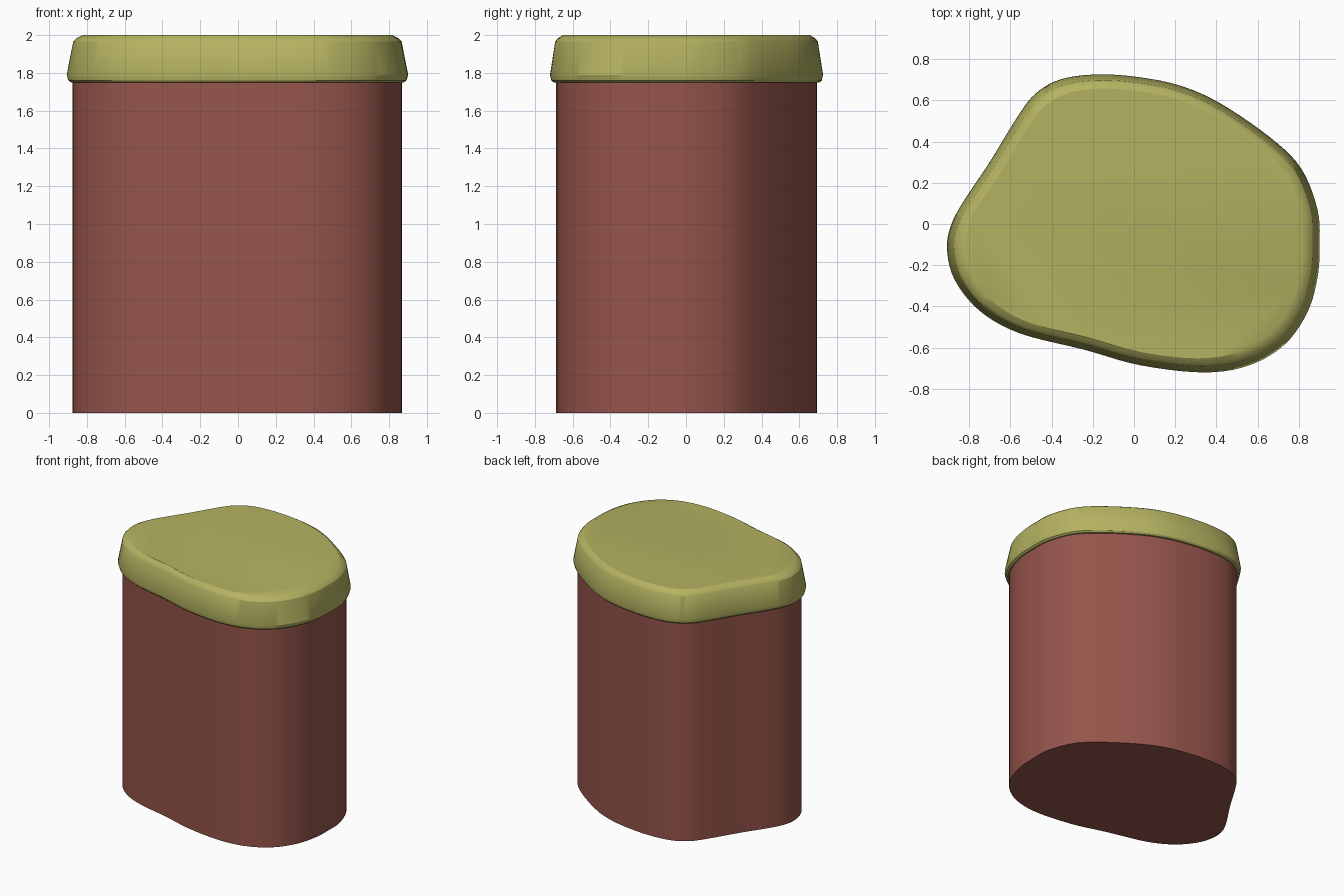
import bpy, bmesh
from mathutils import Vector

if "Cube" in bpy.data.objects:
    bpy.data.objects.remove(bpy.data.objects["Cube"])

# Outer outline of the lid, clockwise from the left tip reversed to counter-clockwise
OUTLINE = [(0.90, -0.10), (0.89, 0.07), (0.81, 0.27), (0.66, 0.42), (0.41, 0.59), (0.21, 0.675),
           (0.0, 0.715), (-0.19, 0.725), (-0.36, 0.70), (-0.48, 0.63), (-0.565, 0.52),
           (-0.70, 0.30), (-0.82, 0.12), (-0.885, 0.0), (-0.907, -0.12), (-0.87, -0.27),
           (-0.75, -0.42), (-0.555, -0.53), (-0.24, -0.61), (0.03, -0.685), (0.34, -0.72),
           (0.56, -0.685), (0.73, -0.585), (0.84, -0.43), (0.89, -0.26)]


def smooth_loop(pts, steps=5):
    """Closed Catmull-Rom curve through the points."""
    p = [Vector(q) for q in pts]
    n, out = len(p), []
    for i in range(n):
        a, b, c, d = p[i - 1], p[i], p[(i + 1) % n], p[(i + 2) % n]
        for s in range(steps):
            t = s / steps
            out.append(0.5 * (2 * b + (c - a) * t + (2 * a - 5 * b + 4 * c - d) * t * t
                              + (3 * b - a - 3 * c + d) * t ** 3))
    return out


def inset(loop, d):
    """Move every point of the loop inward by d."""
    n, out = len(loop), []
    for i in range(n):
        t = (loop[(i + 1) % n] - loop[i - 1]).normalized()
        out.append(loop[i] + Vector((-t.y, t.x)) * d)
    return out


def build(name, rings, color):
    """Skin a stack of (loop, z) rings and cap both ends."""
    bm = bmesh.new()
    rows = [[bm.verts.new((p.x, p.y, z)) for p in loop] for loop, z in rings]
    n = len(rows[0])
    for lo, hi in zip(rows, rows[1:]):
        for i in range(n):
            j = (i + 1) % n
            bm.faces.new((lo[i], lo[j], hi[j], hi[i]))
    bm.faces.new(rows[0][::-1])
    bm.faces.new(rows[-1])
    mesh = bpy.data.meshes.new(name)
    bm.to_mesh(mesh)
    bm.free()
    obj = bpy.data.objects.new(name, mesh)
    bpy.context.collection.objects.link(obj)
    mat = bpy.data.materials.new(name + "_color")
    mat.diffuse_color = color
    mat.use_nodes = True
    mat.node_tree.nodes["Principled BSDF"].inputs["Base Color"].default_value = mat.diffuse_color
    mesh.materials.append(mat)
    bpy.ops.object.select_all(action='DESELECT')
    obj.select_set(True)
    bpy.context.view_layer.objects.active = obj
    bpy.ops.object.shade_smooth_by_angle(angle=0.5)
    return obj


outer = smooth_loop(OUTLINE)


def scaled(k):
    return [p * k for p in outer]


# Straight-walled body
wall = inset(outer, 0.032)
build("body", [(wall, 0.0), (wall, 1.76)], (0.30, 0.09, 0.07, 1))

# Overhanging lid with rounded rim and flat top
build("lid", [(scaled(0.975), 1.75), (scaled(0.99), 1.76), (scaled(1.0), 1.79),
              (scaled(0.962), 1.965), (scaled(0.945), 1.982), (scaled(0.905), 2.0)],
      (0.46, 0.45, 0.12, 1))
